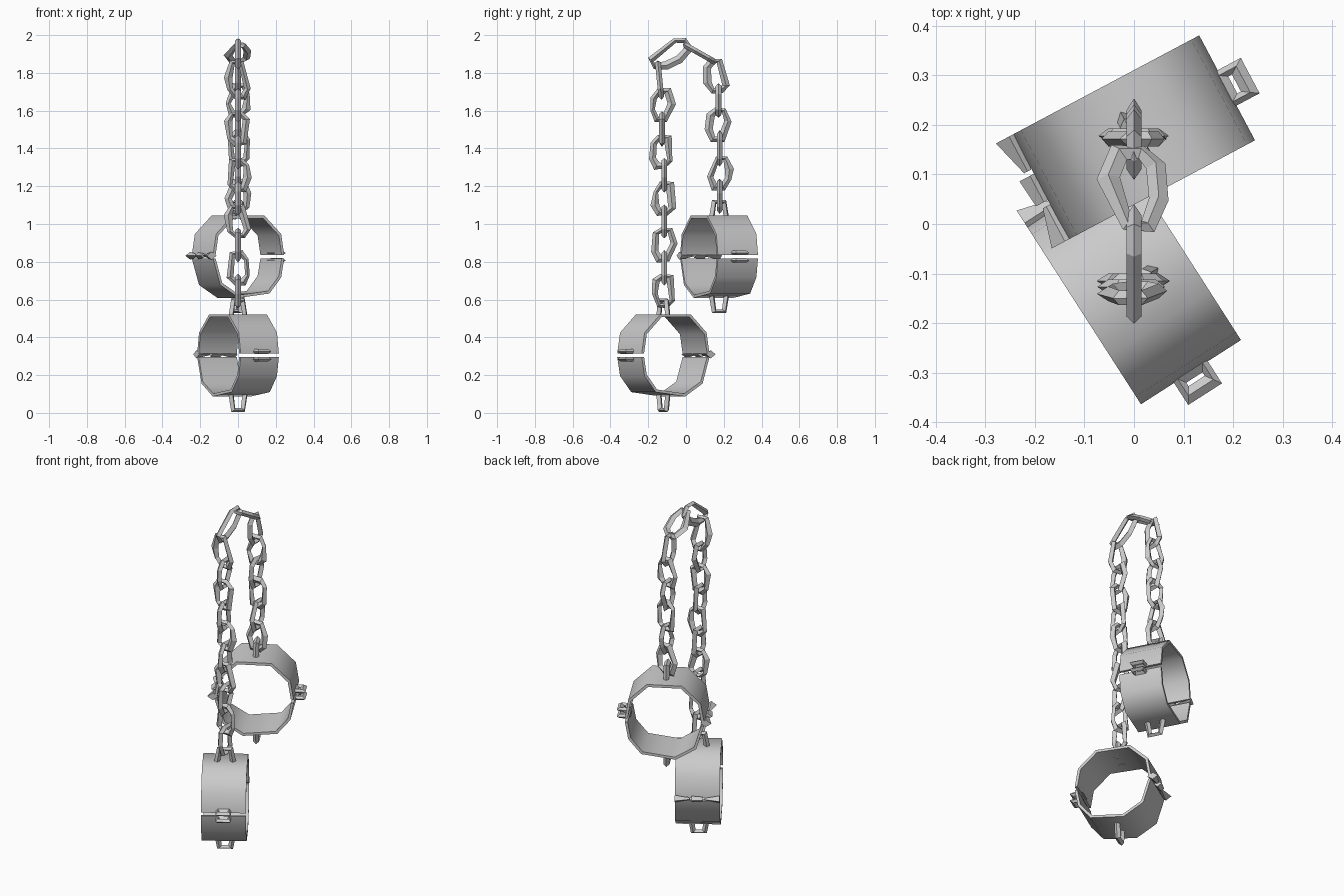
import bpy, bmesh, random
from math import radians
from mathutils import Vector, Matrix

if "Cube" in bpy.data.objects:
    bpy.data.objects.remove(bpy.data.objects["Cube"])

random.seed(4)

def finish(name, bm, mat=None, smooth=False):
    bmesh.ops.recalc_face_normals(bm, faces=bm.faces)
    if mat:
        bm.transform(mat)
    me = bpy.data.meshes.new(name)
    bm.to_mesh(me)
    bm.free()
    ob = bpy.data.objects.new(name, me)
    bpy.context.collection.objects.link(ob)
    if smooth:
        bpy.ops.object.select_all(action='DESELECT')
        ob.select_set(True)
        bpy.context.view_layer.objects.active = ob
        bpy.ops.object.shade_smooth_by_angle(angle=radians(50))
    return ob

def wire(name, pts, u, v, centre, w, h, closed=True, mat=None, jitter=0.0):
    """Sweep a diamond section along a 2D path lying in the u/v plane."""
    bm = bmesh.new()
    u, v, centre = Vector(u).normalized(), Vector(v).normalized(), Vector(centre)
    n = u.cross(v)
    P = [Vector(p) for p in pts]
    N, rings = len(P), []
    for i, p in enumerate(P):
        a = P[i - 1] if closed or i > 0 else p
        b = P[(i + 1) % N] if closed or i < N - 1 else p
        t = (b - a).normalized()
        out = u * t.y - v * t.x
        c = centre + u * p.x + v * p.y
        k = w * (1 + random.uniform(-jitter, jitter))
        rings.append([bm.verts.new(c + d) for d in (out * k, n * h, -out * k, -n * h)])
    for i in range(N if closed else N - 1):
        r, s = rings[i], rings[(i + 1) % N]
        for j in range(4):
            bm.faces.new((r[j], r[(j + 1) % 4], s[(j + 1) % 4], s[j]))
    if not closed:
        bm.faces.new(rings[0])
        bm.faces.new(rings[-1])
    return finish(name, bm, mat)

def half_cuff(name, prof, mat, width=0.24, wall=0.93):
    """Half of an octagonal band, extruded along local y."""
    bm = bmesh.new()
    loop = prof + [(x * wall, z * (wall if abs(z) > 0.05 else 1)) for x, z in reversed(prof)]
    n = len(prof)
    L = [[bm.verts.new((x, y, z)) for x, z in loop] for y in (-width / 2, width / 2)]
    m = len(loop)
    for i in range(m):
        j = (i + 1) % m
        bm.faces.new((L[0][i], L[0][j], L[1][j], L[1][i]))
    for side in L:
        for i in range(n - 1):
            bm.faces.new((side[i], side[i + 1], side[m - 2 - i], side[m - 1 - i]))
    return finish(name, bm, mat, True)

UPPER = [(0.213, 0.01), (0.195, 0.12), (0.095, 0.217), (-0.095, 0.217), (-0.195, 0.12), (-0.213, 0.01)]
LOWER = [(0.213, -0.01), (0.195, -0.11), (0.125, -0.195), (-0.06, -0.218), (-0.17, -0.15), (-0.213, -0.01)]

def shackle(tag, centre, angle):
    M = Matrix.Translation(centre) @ Matrix.Rotation(radians(angle), 4, 'Z')
    half_cuff(tag + "_cuff_top", UPPER, M)
    half_cuff(tag + "_cuff_bottom", LOWER, M)
    # lock tabs with a padlock hole
    tab = [(-0.026, -0.03), (0.014, -0.03), (0.014, 0.03), (-0.026, 0.03)]
    for s in (1, -1):
        wire(tag + "_lock_tab", tab, (1, 0, 0), (0, 1, 0), (0.236, 0, s * 0.02), 0.019, 0.012, mat=M)
    # staples above and below
    for s in (1, -1):
        st = [(-0.045, s * 0.2), (-0.03, s * 0.289), (0.03, s * 0.289), (0.045, s * 0.2)]
        wire(tag + "_staple", st, (0, 1, 0), (0, 0, 1), (0, 0, 0), 0.016, 0.016, False, M)
    # hinge: tapered knuckles on a thin pin
    for y, r1, r2, d in ((0.08, 0.008, 0.03, 0.08), (-0.08, 0.03, 0.008, 0.08),
                         (0, 0.018, 0.024, 0.06)):
        bm = bmesh.new()
        bmesh.ops.create_cone(bm, cap_ends=True, segments=4, radius1=r1, radius2=r2, depth=d)
        bm.transform(Matrix.Translation((-0.222, y, 0.005)) @ Matrix.Diagonal((1, 1, 0.7, 1))
                     @ Matrix.Rotation(radians(-90), 4, 'X'))
        finish(tag + "_hinge_knuckle", bm, M)

shackle("low", (0, -0.12, 0.305), -57.3)
shackle("high", (0, 0.175, 0.827), 28)

# chain links: (y, z), direction in the yz plane, length, face_on from the side
links = [(-0.115 - 0.012 * (i > 5), 0.645 + 0.123 * i, 0, 1, 0.18, i % 2 == 0) for i in range(9)]
links += [(-0.14, 1.765, -0.01, 0.1, 0.21, False),
          (-0.085, 1.902, 0.2, 0.13, 0.235, True),
          (0.07, 1.905, 0.16, -0.09, 0.2, False),
          (0.16, 1.785, 0.02, -0.13, 0.18, True),
          (0.172, 1.655, 0, -1, 0.18, False),
          (0.172, 1.525, 0, -1, 0.18, True),
          (0.178, 1.4, 0, -1, 0.18, False),
          (0.18, 1.272, 0, -1, 0.18, True),
          (0.178, 1.148, 0, -1, 0.18, False)]
for k, (y, z, dy, dz, ln, face_on) in enumerate(links):
    v = Vector((0, dy, dz)).normalized()
    u = Vector((1, 0, 0)).cross(v) if face_on else Vector((1, 0, 0))
    a, r = ln / 2 - 0.014, random.uniform
    shape = [(0.028, -a), (0.05, -0.03 + r(-.02, .02)), (0.044, 0.045 + r(-.015, .015)), (0.015, a),
             (-0.03, a), (-0.052, 0.02 + r(-.02, .02)), (-0.042, -0.05), (-0.012, -a)]
    del shape[random.choice((1, 2, 5, 6))]
    wire("chain_link", shape, u, v, (0, y, z), 0.018, 0.015, jitter=0.35)
